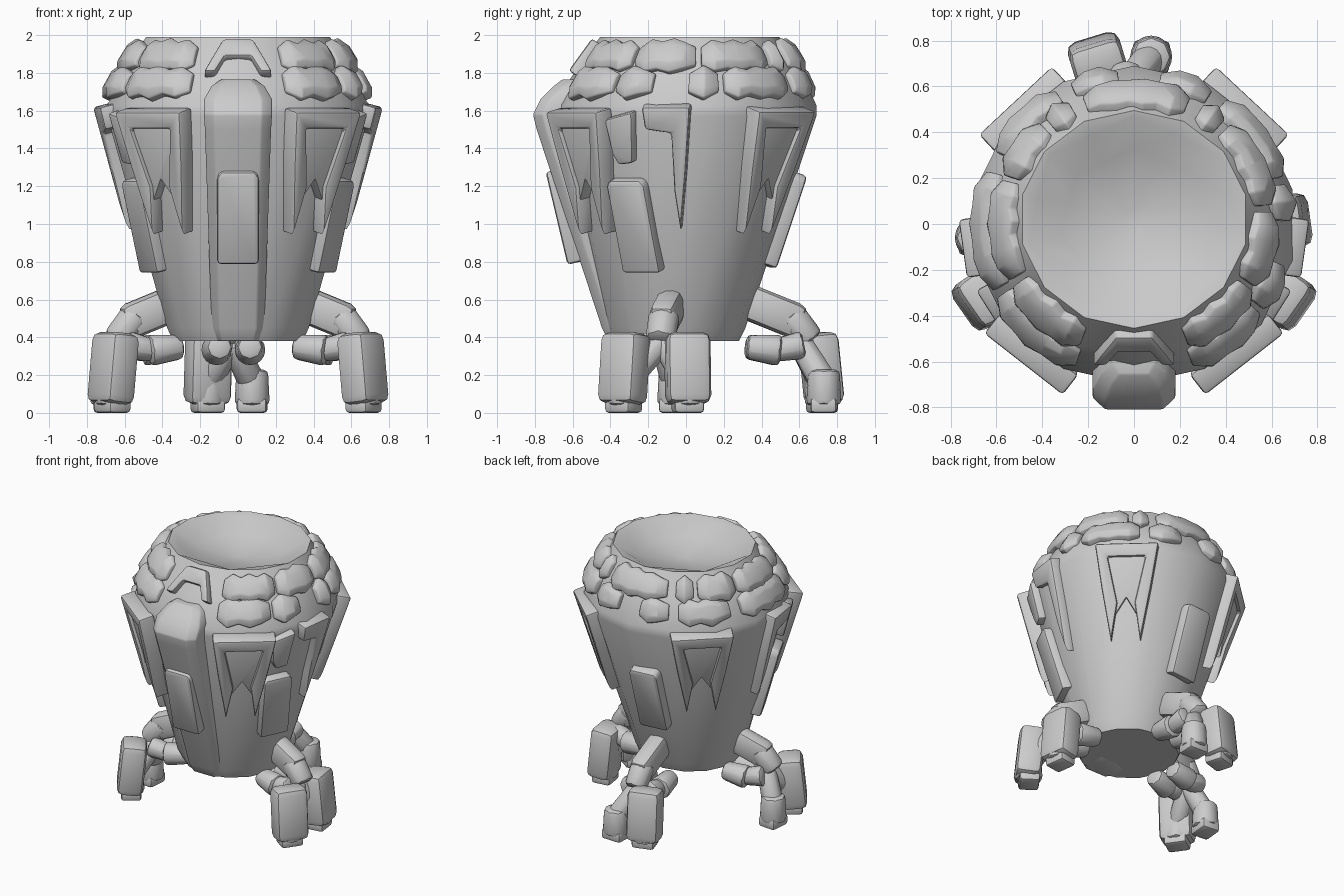
import bpy, bmesh, random
from math import sin, cos, pi, radians, atan2
from mathutils import Vector, Matrix

if "Cube" in bpy.data.objects:
    bpy.data.objects.remove(bpy.data.objects["Cube"])

random.seed(4)
# body levels: z, x radius, y radius, y centre
LEVELS = [(.38, .35, .34, -.06), (.45, .385, .375, -.06), (1.57, .71, .695, -.005), (1.63, .71, .695, -.005),
          (1.82, .605, .59, .01), (1.99, .50, .475, .02)]


def surf(a, z):
    """Point on the body wall at an angle in degrees and a height."""
    a = radians(a)
    for lo, hi in zip(LEVELS, LEVELS[1:]):
        if z <= hi[0] or hi is LEVELS[-1]:
            t = (z - lo[0]) / (hi[0] - lo[0])
            rx, ry, cy = (lo[i] + (hi[i] - lo[i]) * t for i in (1, 2, 3))
            return Vector((rx * cos(a), cy + ry * sin(a), z))


def finish(name, bm, bevel=0.0, segs=2, angle=35):
    bmesh.ops.recalc_face_normals(bm, faces=bm.faces[:])
    me = bpy.data.meshes.new(name)
    bm.to_mesh(me)
    bm.free()
    ob = bpy.data.objects.new(name, me)
    bpy.context.collection.objects.link(ob)
    bpy.ops.object.select_all(action='DESELECT')
    ob.select_set(True)
    bpy.context.view_layer.objects.active = ob
    if bevel:
        m = ob.modifiers.new("bevel", 'BEVEL')
        m.width, m.segments, m.limit_method = bevel, segs, 'ANGLE'
        bpy.ops.object.modifier_apply(modifier="bevel")
    bpy.ops.object.shade_smooth_by_angle(angle=radians(angle))
    return ob


def loft(name, rings, cap_end=True, **kw):
    bm = bmesh.new()
    vs = [[bm.verts.new(p) for p in r] for r in rings]
    n = len(vs[0])
    for r0, r1 in zip(vs, vs[1:]):
        for i in range(n):
            j = (i + 1) % n
            bm.faces.new((r0[i], r0[j], r1[j], r1[i]))
    bm.faces.new(vs[0])
    if cap_end:
        bm.faces.new(vs[-1])
    return finish(name, bm, **kw)


def plate(name, a, z0, z1, outline, front=.05, back=-.06, flip=1, bevel=.018, push=0.0):
    """Flat plate lying on the wall: outline is (sideways, drop from z0)."""
    p0, p1 = surf(a, z0), surf(a, z1)
    u = Vector((-sin(radians(a)), cos(radians(a)), 0))
    slope = (p0 - p1) / (z0 - z1)
    n = u.cross(slope).normalized()
    rings = [[p0 + u * x * flip + slope * z + n * (d + push) for x, z in outline] for d in (back, front)]
    return loft(name, rings, bevel=bevel)


def stone(name, a0, a1, z, h=.15, t=.052):
    """Knobbly row of fused stones following the shoulder."""
    n = max(2, round((a1 - a0) / 6.5))
    rings = []
    for i in range(n + 1):
        a = a0 + (a1 - a0) * i / n
        end = i in (0, n)
        hh = h * (.3 if end else (.54 if i % 2 else .42) + random.uniform(-.04, .04))
        out = Vector((cos(radians(a)), sin(radians(a)), .45)).normalized()
        tt = t * (.45 if end else 1)
        prof = ((-1, -.04), (-1, tt * .5), (-.5, tt), (.5, tt), (1, tt * .5), (1, -.04))
        rings.append([surf(a, min(z + s * hh, 1.985)) + out * d for s, d in prof])
    return loft(name, rings, bevel=.008, angle=40)


def limb(name, p, q, r0, r1):
    p, q = Vector(p), Vector(q)
    bm = bmesh.new()
    d = q - p
    bmesh.ops.create_cone(bm, cap_ends=True, segments=8, radius1=r0, radius2=r1, depth=d.length,
                          matrix=Matrix.Translation((p + q) / 2) @ d.to_track_quat('Z', 'Y').to_matrix().to_4x4())
    return finish(name, bm, bevel=.03, angle=40)


def block(name, loc, size, rot=0.0, tilt=0.0, bevel=.04):
    bm = bmesh.new()
    m = Matrix.Translation(loc) @ Matrix.Rotation(radians(rot), 4, 'Z') @ Matrix.Rotation(radians(tilt), 4, 'Y')
    bmesh.ops.create_cube(bm, size=1, matrix=m @ Matrix.Diagonal((*size, 1)))
    return finish(name, bm, bevel=bevel, angle=40)


# Vessel body with a shallow dished top and a seven-sided mouth
SIDES = 14
rings = [[surf(360 * (i + .5) / SIDES, l[0]) for i in range(SIDES)] for l in LEVELS]
for s, z in ((.95, 1.98), (.65, 1.90), (.1, 1.85)):
    ring = [Vector((p.x * s, .02 + (p.y - .02) * s, z)) for p in rings[5]]
    rings.append([p if i % 2 else (ring[i - 1] + ring[(i + 1) % SIDES]) / 2 for i, p in enumerate(ring)])
loft("vessel_body", rings, angle=40)

# Front keel with rounded cap: z, half width, front y
keel = [(.38, .12, -.41), (.45, .14, -.445), (1.5, .175, -.79), (1.58, .18, -.81), (1.66, .18, -.77), (1.73, .14, -.70),
        (1.765, .09, -.655)]
loft("front_keel", [[(-w, y + .2, z), (-w, y + .05, z), (-w * .7, y, z), (w * .7, y, z), (w, y + .05, z), (w, y + .2, z)]
                    for z, w, y in keel], bevel=.008)

# Forked fang plates on the four diagonals
FRAME = [(-.22, 0), (.22, 0), (.17, -.3), (.10, -.66), (.06, -.40), (.13, -.09), (-.13, -.09), (-.06, -.40),
         (-.10, -.66), (-.17, -.3)]
FILL = [(-.19, -.02), (.19, -.02), (.09, -.5), (0, -.36), (-.09, -.5)]
for side, a, out in (("front_right", -52, .025), ("front_left", 232, .025), ("back_right", 47, 0), ("back_left", 133, 0)):
    plate(side + "_fang_frame", a, 1.61, .9, FRAME, front=.055, push=out)
    plate(side + "_fang_infill", a, 1.61, .9, FILL, front=.03, bevel=.005, push=out)

# Side half fangs, short teeth and armour panels, mirrored
HALF = [(-.13, 0), (.13, 0), (.11, -.35), (.085, -.66), (.05, -.45), (.03, -.14), (-.11, -.12)]
TOOTH = [(-.09, -.04), (.08, 0), (.06, -.27), (-.03, -.28), (-.06, -.22)]
PANEL = [(-.09, 0), (.09, 0), (.11, -.03), (.11, -.49), (-.11, -.49), (-.11, -.03)]
LEAN = [(x - .12 * (z + .245), z) for x, z in PANEL]
for side, f in (("right", 1), ("left", -1)):
    def ang(a): return a if f > 0 else 180 - a
    plate(side + "_half_fang", ang(-8), 1.63, .9, HALF, flip=f)
    plate(side + "_tooth", ang(-29), 1.60, .9, TOOTH, flip=f, front=.04)
    plate(side + "_panel", ang(-26), 1.24, .75, LEAN, flip=f, front=.045, bevel=.025)
plate("back_panel", 96, 1.27, .77, PANEL, front=.05, bevel=.025)
plate("front_panel", -90, 1.30, .8, PANEL, push=.065, front=.045, bevel=.025)

# Two courses of stones around the shoulder
UPPER = [(-67, -31), (-29, 4), (7, 46), (49, 60), (66, 112), (118, 130), (133, 160), (162, 206), (209, 247)]
LOWER = [(-68, -36), (-34, -16), (1, 15), (18, 54), (60, 80), (96, 114), (120, 152), (160, 206), (209, 248)]
for row, z, spans in (("upper", 1.885, UPPER), ("lower", 1.745, LOWER)):
    for i, (a0, a1) in enumerate(spans):
        stone(f"{row}_stone_{i}", a0, a1, z, .16)

# Front arch stone
ARCH = [(-.18, -.17), (-.12, -.17), (-.07, -.09), (.07, -.09), (.12, -.17), (.18, -.17), (.14, -.1), (.08, 0), (-.08, 0),
        (-.14, -.1)]
plate("front_arch", -90, 1.965, 1.8, ARCH, front=.03, back=-.05, bevel=.015)


# Legs: hip and knee, then two toes each; a toe is (x, y, has shield, facing angle)
def leg(name, a, toes):
    d = Vector((cos(radians(a)), sin(radians(a)), 0))
    t = Vector((-d.y, d.x, 0))
    def at(r, s, z): return d * r + t * s + Vector((0, 0, z))
    block(name + "_thigh", at(.46, 0, .535), (.34, .14, .19), a, 22, .05)
    limb(name + "_knee", at(.55, 0, .52), at(.66, 0, .38), .09, .085)
    for s in (-1, 1):
        limb(f"{name}_hip_{s}", at(.32, s * .08, .35), at(.50, s * .09, .33), .07, .09)
        limb(f"{name}_link_{s}", at(.47, s * .08, .33), at(.62, s * .08, .36), .065, .08)
    for i, (x, y, shield, face) in enumerate(toes):
        f = Vector((cos(radians(face)), sin(radians(face)), 0))
        p = Vector((x, y, 0))
        limb(f"{name}_shin_{i}", at(.60, 0, .38), p + Vector((0, 0, .16)), .07, .08)
        block(f"{name}_foot_{i}", p + Vector((0, 0, .04)), (.14, .16, .08), face, 0, .02)
        limb(f"{name}_ankle_{i}", p + Vector((0, 0, .04)), p + Vector((0, 0, .23)), .10, .09)
        if shield:
            block(f"{name}_toe_shield_{i}", p - f * .005 + Vector((0, 0, .235)), (.18, .235, .38), face, -6, .045)


leg("right_leg", -12, [(.665, -.33, True, -35), (.67, .01, True, 8)])
leg("left_leg", 192, [(-.665, -.33, True, 215), (-.69, -.06, False, 175)])
leg("back_leg", 93, [(-.16, .72, True, 107), (.075, .73, False, 88)])
